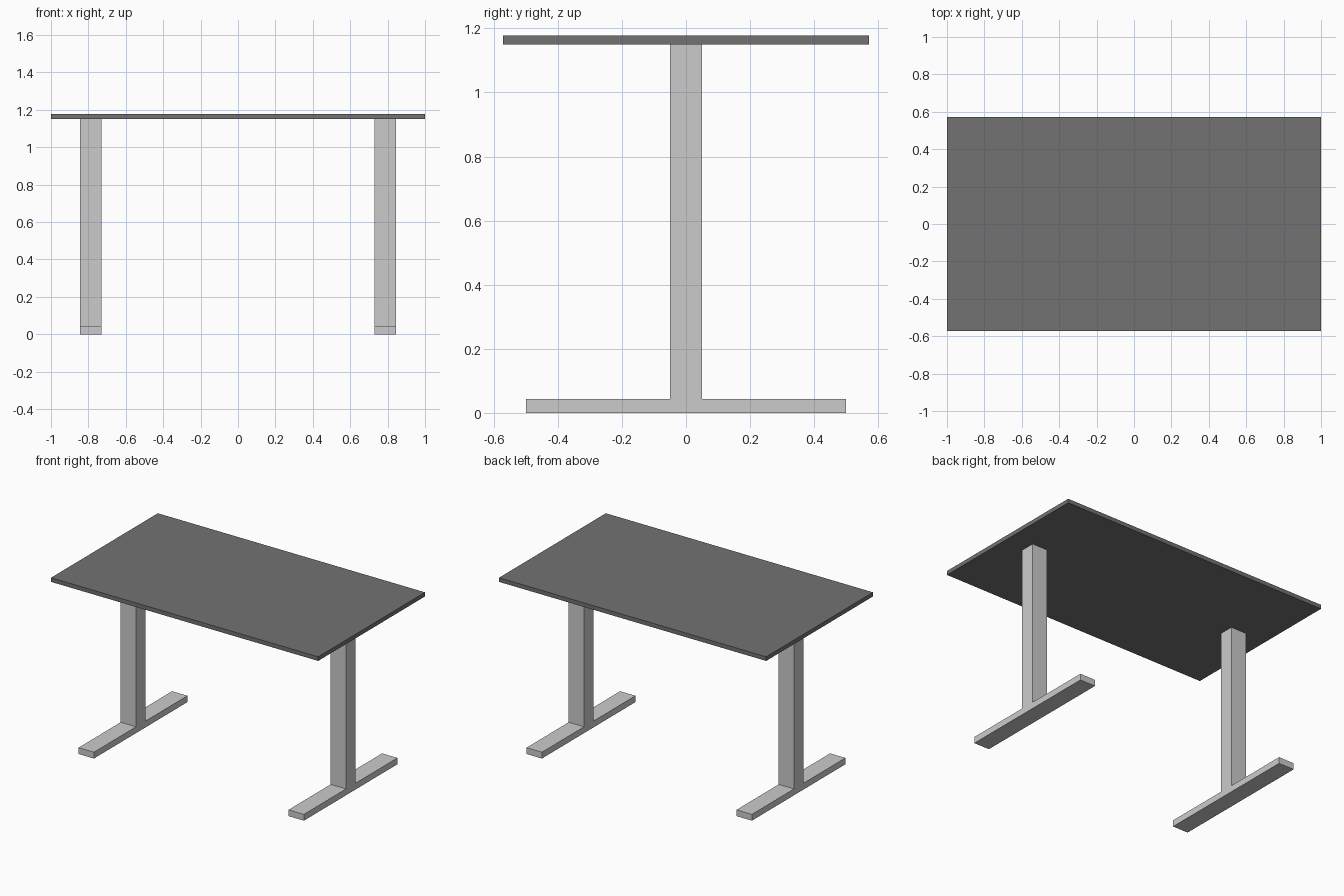
import bpy, bmesh
from mathutils import Vector

if "Cube" in bpy.data.objects:
    bpy.data.objects.remove(bpy.data.objects["Cube"])

TOP_Z, TOP_T = 1.178, 0.028
FOOT_Y, FOOT_H = 0.5, 0.043
COL_Y = 0.05
LEG_X, LEG_W = 0.786, 0.115


def prism(name, profile, x_centre, width):
    """Extrude a closed (y, z) profile along x."""
    bm = bmesh.new()
    x0 = x_centre - width / 2
    face = bm.faces.new([bm.verts.new((x0, y, z)) for y, z in profile])
    ext = bmesh.ops.extrude_face_region(bm, geom=[face])
    verts = [g for g in ext["geom"] if isinstance(g, bmesh.types.BMVert)]
    bmesh.ops.translate(bm, verts=verts, vec=Vector((width, 0, 0)))
    # close the starting end if the extrusion removed it
    bmesh.ops.holes_fill(bm, edges=[e for e in bm.edges if e.is_boundary], sides=0)
    bmesh.ops.recalc_face_normals(bm, faces=bm.faces)
    mesh = bpy.data.meshes.new(name)
    bm.to_mesh(mesh)
    bm.free()
    obj = bpy.data.objects.new(name, mesh)
    bpy.context.collection.objects.link(obj)
    return obj


# Tabletop slab
under = TOP_Z - TOP_T
top = prism("tabletop",
            [(-0.571, under), (0.571, under), (0.571, TOP_Z), (-0.571, TOP_Z)],
            0, 2.0)
dark = bpy.data.materials.new("dark_grey")
dark.diffuse_color = (0.168, 0.168, 0.168, 1)
dark.use_nodes = True
dark.node_tree.nodes["Principled BSDF"].inputs["Base Color"].default_value = dark.diffuse_color
top.data.materials.append(dark)

# Inverted-T legs: foot and column in one piece
half = [(FOOT_Y, 0), (FOOT_Y, FOOT_H), (COL_Y, FOOT_H), (COL_Y, under)]
tee = half + [(-y, z) for y, z in reversed(half)]
for side, sign in (("left", -1), ("right", 1)):
    prism(side + "_leg", tee, sign * LEG_X, LEG_W)
